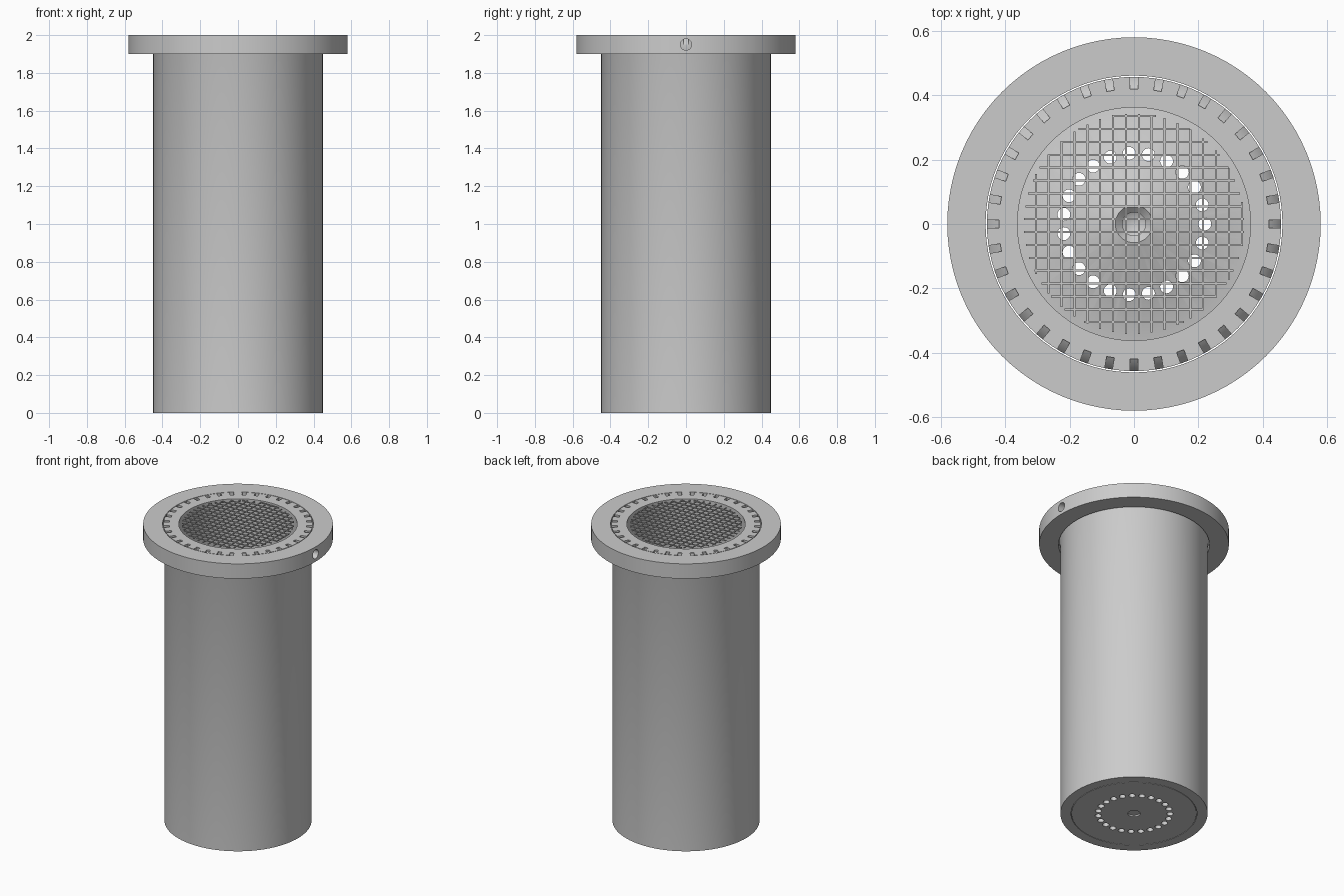
import bpy, bmesh, math
from mathutils import Matrix, Vector

cube = bpy.data.objects.get("Cube")
if cube:
    bpy.data.objects.remove(cube, do_unlink=True)

grey = bpy.data.materials.new("plain_grey")
grey.use_nodes = True
GREY = (0.6, 0.6, 0.6, 1)
grey.diffuse_color = GREY
for node in grey.node_tree.nodes:
    if node.type == 'BSDF_PRINCIPLED':
        node.inputs["Base Color"].default_value = GREY


def finish(name, bm):
    bmesh.ops.recalc_face_normals(bm, faces=bm.faces)
    mesh = bpy.data.meshes.new(name)
    bm.to_mesh(mesh)
    bm.free()
    mesh.materials.append(grey)
    obj = bpy.data.objects.new(name, mesh)
    bpy.context.collection.objects.link(obj)
    return obj


def lathe(name, profile, steps=96):
    """Spin a closed (radius, height) outline about the z axis."""
    bm = bmesh.new()
    verts = [bm.verts.new((r, 0, z)) for r, z in profile]
    edges = [bm.edges.new((a, b)) for a, b in zip(verts, verts[1:] + verts[:1])
             if a.co.x > 0 or b.co.x > 0]
    bmesh.ops.spin(bm, geom=verts + edges, cent=(0, 0, 0), axis=(0, 0, 1),
                   angle=math.tau, steps=steps, use_merge=True)
    bmesh.ops.remove_doubles(bm, verts=bm.verts, dist=0.0002)
    return finish(name, bm)


def select(obj):
    bpy.ops.object.select_all(action='DESELECT')
    obj.select_set(True)
    bpy.context.view_layer.objects.active = obj


def cut(obj, cutter):
    cutter.hide_render = True
    mod = obj.modifiers.new("cut", 'BOOLEAN')
    mod.operation = 'DIFFERENCE'
    mod.solver = 'EXACT'
    mod.object = cutter
    select(obj)
    bpy.ops.object.modifier_apply(modifier=mod.name)
    bpy.data.objects.remove(cutter, do_unlink=True)


# Tube with a slightly wider collar and a recess for the base plate
tube = lathe("tube", [(0.45, 0), (0.45, 1.9), (0.457, 1.92), (0.457, 2),
                      (0.362, 2), (0.362, 0.06), (0.385, 0.06), (0.385, 0)])

# Ring of curved outlet slots in the collar
SLOTS = 36
SLOT = [(0.42, 2.02), (0.42, 1.99), (0.44, 1.975), (0.47, 1.93), (0.47, 2.02)]
bm = bmesh.new()
for i in range(SLOTS):
    turn = Matrix.Rotation(math.tau * i / SLOTS, 3, 'Z')
    sides = [[bm.verts.new(turn @ Vector((r, w, z))) for r, z in SLOT]
             for w in (-0.012, 0.012)]
    for side in sides:
        bm.faces.new(side)
    for j in range(len(SLOT)):
        k = (j + 1) % len(SLOT)
        bm.faces.new((sides[0][j], sides[0][k], sides[1][k], sides[1][j]))
cut(tube, finish("slot_cutter", bm))

# Flange ring with a side port
flange = lathe("flange", [(0.461, 1.9), (0.58, 1.9), (0.58, 2), (0.461, 2)])
bm = bmesh.new()
bmesh.ops.create_cone(bm, cap_ends=True, segments=24, radius1=0.03, radius2=0.03, depth=0.3,
                      matrix=Matrix.Translation((0.55, 0, 1.95)) @ Matrix.Rotation(math.pi / 2, 4, 'Y'))
cut(flange, finish("port_cutter", bm))

# Conical base plate with a central socket and a ring of drain holes
plate = lathe("base_plate", [(0, 0.01), (0.038, 0.01), (0.038, 0), (0.382, 0), (0.382, 0.058),
                             (0.36, 0.058), (0.058, 0.16), (0.036, 0.14),
                             (0.036, 0.06), (0, 0.04)])
HOLES = 23
bm = bmesh.new()
for i in range(HOLES):
    a = math.tau * i / HOLES
    bmesh.ops.create_cone(bm, cap_ends=True, segments=20, radius1=0.02, radius2=0.02, depth=0.8,
                          matrix=Matrix.Translation((0.22 * math.cos(a), 0.22 * math.sin(a), 0)))
cut(plate, finish("hole_cutter", bm))

# Round wire screen across the mouth
PITCH, REACH, WIRE = 0.04, 0.342, 0.006
bm = bmesh.new()
for i in range(-8, 9):
    offset = i * PITCH + 0.015
    half = math.sqrt(max(REACH ** 2 - offset ** 2, 0))
    for along_x in (True, False):
        size = (2 * half, WIRE, WIRE) if along_x else (WIRE, 2 * half, WIRE)
        place = (0, offset, 1.997) if along_x else (offset, 0, 1.997)
        bmesh.ops.create_cube(bm, size=1, matrix=Matrix.Translation(place)
                              @ Matrix.Diagonal((*size, 1)))
finish("screen", bm)

for obj in (tube, flange, plate):
    select(obj)
    bpy.ops.object.shade_smooth_by_angle(angle=math.radians(30))
